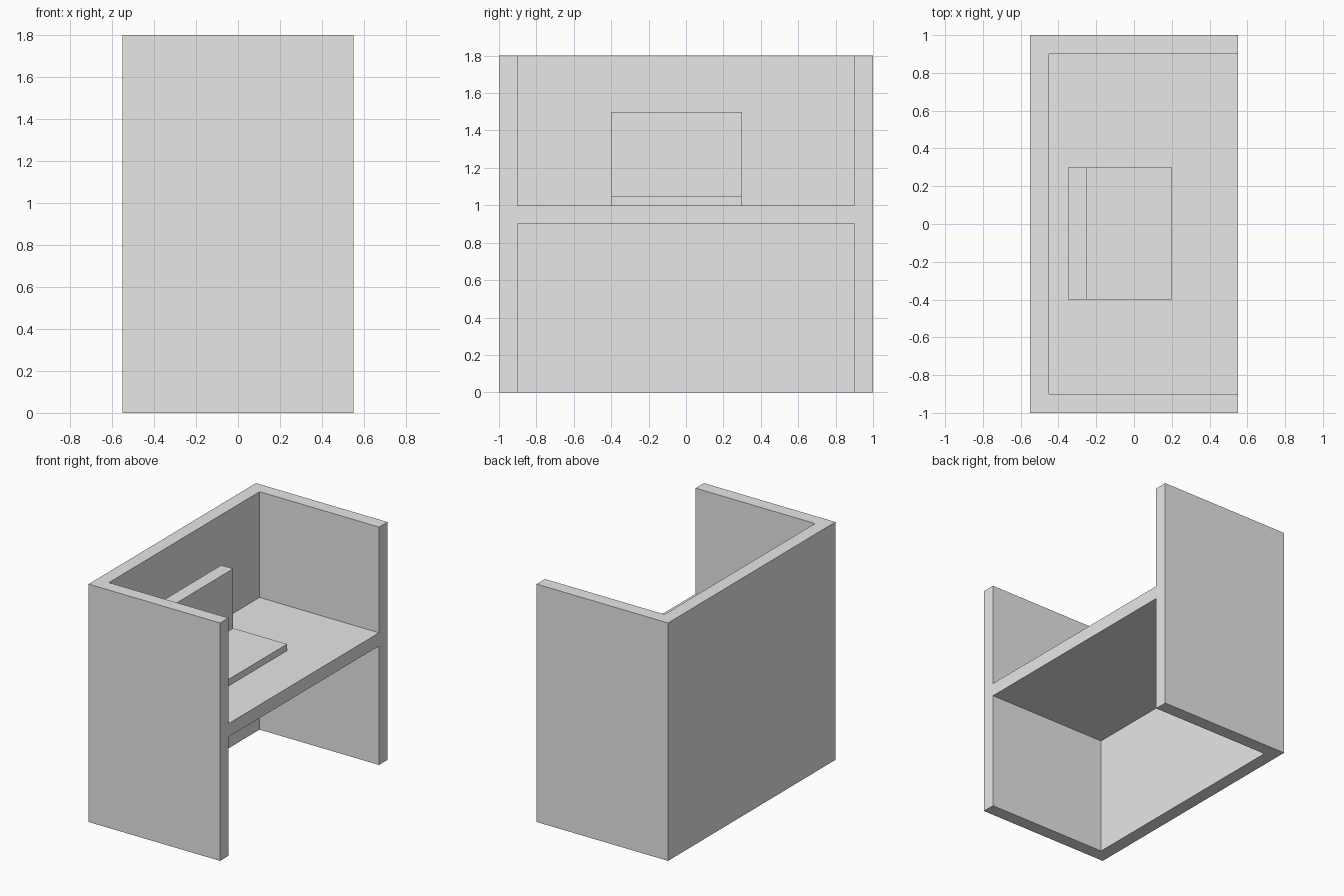
import bpy
import bmesh
from mathutils import Vector

default_cube = bpy.data.objects.get("Cube")
if default_cube:
    bpy.data.objects.remove(default_cube, do_unlink=True)


def make_material(name, colour):
    mat = bpy.data.materials.new(name)
    mat.use_nodes = True
    mat.diffuse_color = colour
    mat.node_tree.nodes["Principled BSDF"].inputs["Base Color"].default_value = colour
    return mat


def box(name, low, high, mat=None):
    """Axis-aligned box between two opposite corners."""
    low, high = Vector(low), Vector(high)
    bm = bmesh.new()
    bmesh.ops.create_cube(bm, size=1)
    bmesh.ops.scale(bm, vec=high - low, verts=bm.verts)
    bmesh.ops.translate(bm, vec=(low + high) / 2, verts=bm.verts)
    mesh = bpy.data.meshes.new(name)
    bm.to_mesh(mesh)
    bm.free()
    obj = bpy.data.objects.new(name, mesh)
    bpy.context.collection.objects.link(obj)
    if mat:
        mesh.materials.append(mat)
    return obj


def carve(target, cutter):
    """Subtract the cutter, apply the result and discard the cutter."""
    cutter.hide_render = True
    mod = target.modifiers.new("carve", "BOOLEAN")
    mod.operation = "DIFFERENCE"
    mod.solver = "EXACT"
    mod.object = cutter
    bpy.context.view_layer.objects.active = target
    bpy.ops.object.modifier_apply(modifier=mod.name)
    bpy.data.objects.remove(cutter, do_unlink=True)


grey = make_material("plain grey", (0.8, 0.8, 0.8, 1))

# Booth: solid block with a bay above and a knee space below the desktop
booth = box("study_booth", (-0.55, -1, 0), (0.55, 1, 1.8), grey)
for name, bottom, top in (("upper_bay", 1.0, 2.0), ("knee_space", -0.2, 0.9)):
    carve(booth, box(name, (-0.45, -0.9, bottom), (0.8, 0.9, top)))

# Open laptop: flat base in front of an upright screen
box("laptop_base", (-0.25, -0.4, 1.0), (0.2, 0.3, 1.05), grey)
box("laptop_screen", (-0.35, -0.4, 1.0), (-0.25, 0.3, 1.5), grey)
